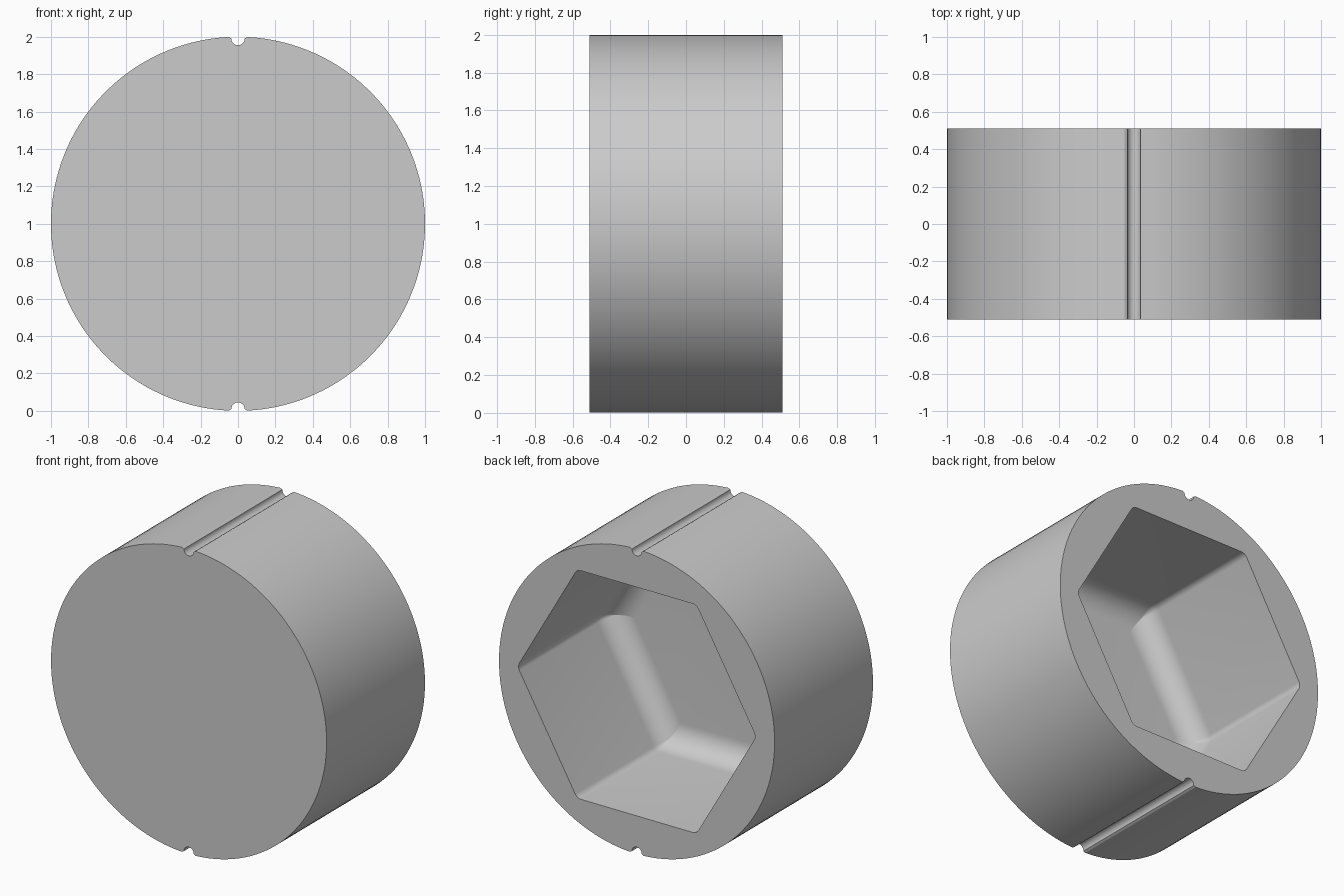
import bpy, bmesh
from math import sin, cos, pi, asin, radians
from mathutils import Vector

cube = bpy.data.objects.get("Cube")
if cube:
    bpy.data.objects.remove(cube, do_unlink=True)

HALF = 0.51            # half of the body length along y
APOTHEM = 0.75         # hexagon socket, centre to flat
CORNER = 0.05          # rounding of the socket's upright corners
DEPTH, FILLET = 0.96, 0.15

grey = bpy.data.materials.new("plain grey")
grey.use_nodes = True
grey.diffuse_color = (0.6, 0.6, 0.6, 1)
grey.node_tree.nodes["Principled BSDF"].inputs["Base Color"].default_value = (0.6, 0.6, 0.6, 1)


def half_outline(steps=72, notch_steps=12):
    """Upper notch, then the arc down the left side to the lower notch."""
    lip = asin(0.05)
    notch = [(0.036 * cos(a), 0.991 + 0.036 * sin(a))
             for a in (-pi * i / notch_steps for i in range(notch_steps + 1))]
    arc = [(-sin(a), cos(a))
           for a in (lip + (pi - 2 * lip) * i / steps for i in range(steps + 1))]
    return notch + arc


def hexagon(inset, steps=6):
    """Hexagon with rounded corners, points towards +x and -x."""
    r = max(CORNER - inset, 0.003)
    reach = (APOTHEM - inset - r) / cos(pi / 6)
    points = []
    for k in range(6):
        mid = k * pi / 3
        for i in range(steps + 1):
            a = mid - pi / 6 + pi / 3 * i / steps
            points.append((reach * cos(mid) + r * cos(a), reach * sin(mid) + r * sin(a)))
    return points


bm = bmesh.new()


def ring(points, y):
    return [bm.verts.new((x, y, z + 1)) for x, z in points]


def skin(a, b):
    for i in range(len(a)):
        j = (i + 1) % len(a)
        bm.faces.new((a[i], a[j], b[j], b[i]))


def loop_edges(loop):
    return [bm.edges.get((loop[i - 1], loop[i])) for i in range(len(loop))]


# Outer wall with its two grooves, closed at the front
half = half_outline()
outline = half + [(-x, -z) for x, z in half]
front, back = ring(outline, -HALF), ring(outline, HALF)
skin(front, back)
bm.faces.new(front)

# Socket: straight walls, rounded foot, flat floor
mouth = ring(hexagon(0), HALF)
previous = mouth
for i in range(13):
    a = pi / 2 * i / 12
    y = HALF - DEPTH + FILLET * (1 - sin(a))
    current = ring(hexagon(FILLET * (1 - cos(a))), y)
    skin(previous, current)
    previous = current
bm.faces.new(previous)

# Back rim between the wall and the socket
bmesh.ops.triangle_fill(bm, use_beauty=True, normal=Vector((0, 1, 0)),
                        edges=loop_edges(back) + loop_edges(mouth))
bmesh.ops.recalc_face_normals(bm, faces=bm.faces[:])

mesh = bpy.data.meshes.new("socket_body")
bm.to_mesh(mesh)
bm.free()
mesh.materials.append(grey)
body = bpy.data.objects.new("socket_body", mesh)
bpy.context.collection.objects.link(body)
bpy.context.view_layer.objects.active = body
body.select_set(True)
bpy.ops.object.shade_smooth_by_angle(angle=radians(30))
